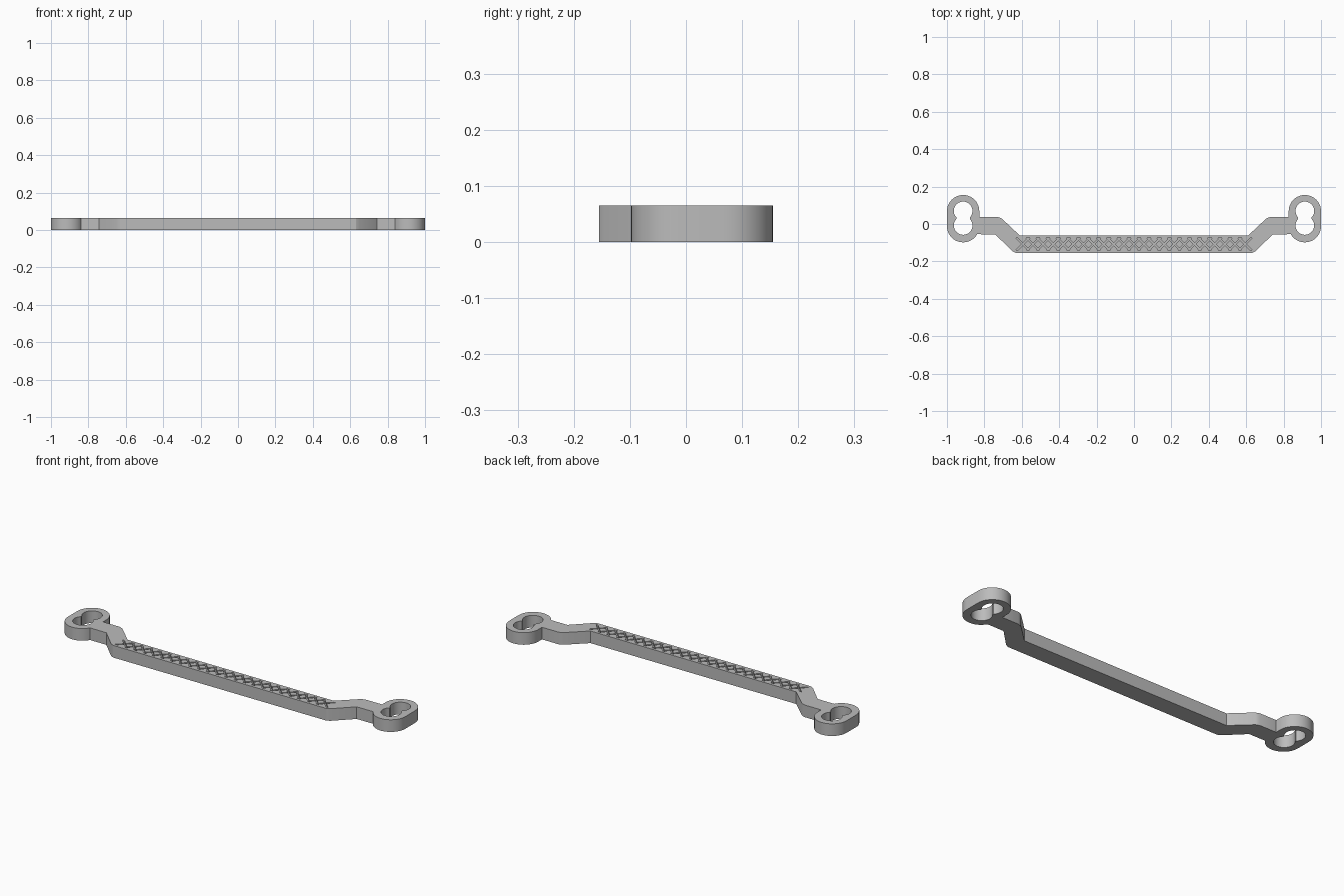
import bpy, bmesh
from math import sin, cos, radians

cube = bpy.data.objects.get("Cube")
if cube:
    bpy.data.objects.remove(cube)

HEIGHT = 0.065
RING_X, RING_R = 0.9135, 0.0865
RING_LOW, RING_HIGH = -0.0115, 0.0685

grey = bpy.data.materials.new("plain grey")
grey.use_nodes = True
grey.diffuse_color = (0.5, 0.5, 0.5, 1)
grey.node_tree.nodes["Principled BSDF"].inputs["Base Color"].default_value = (0.5, 0.5, 0.5, 1)


def arc(x, y, r, start, end, steps=20):
    angles = [radians(start + (end - start) * i / steps) for i in range(steps + 1)]
    return [(x + r * cos(a), y + r * sin(a)) for a in angles]


def prisms(name, outlines, z0, z1):
    """Extrude each closed outline between two heights, all in one object."""
    bm = bmesh.new()
    for outline in outlines:
        low = [bm.verts.new((x, y, z0)) for x, y in outline]
        high = [bm.verts.new((x, y, z1)) for x, y in outline]
        bm.faces.new(low[::-1])
        bm.faces.new(high)
        for i in range(len(low)):
            j = (i + 1) % len(low)
            bm.faces.new((low[i], low[j], high[j], high[i]))
    bmesh.ops.recalc_face_normals(bm, faces=bm.faces)
    mesh = bpy.data.meshes.new(name)
    bm.to_mesh(mesh)
    bm.free()
    mesh.materials.append(grey)
    obj = bpy.data.objects.new(name, mesh)
    bpy.context.collection.objects.link(obj)
    return obj


def cut(body, cutter):
    cutter.hide_render = True
    mod = body.modifiers.new(cutter.name, 'BOOLEAN')
    mod.operation = 'DIFFERENCE'
    mod.solver = 'EXACT'
    mod.object = cutter
    bpy.context.view_layer.objects.active = body
    bpy.ops.object.modifier_apply(modifier=mod.name)
    bpy.data.objects.remove(cutter)


# Half of the bar: lower edge, cranked arm, end ring, then back along the upper edge
half = [(0.632, -0.155), (0.65, -0.146), (0.742, -0.055)]
half += arc(RING_X, RING_LOW, RING_R, 210, 360)
half += arc(RING_X, RING_HIGH, RING_R, 0, 180)
half += [(0.827, 0.038), (0.73, 0.038), (0.708, 0.03), (0.61, -0.062)]
outline = half + [(-x, y) for x, y in reversed(half)]
bar = prisms("cranked_bar", [outline], 0, HEIGHT)

# Waisted openings through both end rings
hole = arc(RING_X, 0.07, 0.05, -45, 225) + arc(RING_X, -0.008, 0.05, 135, 405)
holes = [hole, [(-x, y) for x, y in reversed(hole)]]
cut(bar, prisms("ring_holes", holes, -0.05, HEIGHT + 0.05))

# Crossed diagonal grip grooves in the top of the bar
PITCH, COUNT, REACH, WIDTH = 0.054, 23, 0.032, 0.006
MID_Y = -0.108
for lean, depth in ((1, 0.012), (-1, 0.0125)):
    slots = []
    for i in range(COUNT):
        x = (i - (COUNT - 1) / 2) * PITCH
        dx = lean * REACH
        slots.append([(x - dx - WIDTH, MID_Y - REACH), (x - dx + WIDTH, MID_Y - REACH),
                      (x + dx + WIDTH, MID_Y + REACH), (x + dx - WIDTH, MID_Y + REACH)])
    cut(bar, prisms("grip_grooves", slots, HEIGHT - depth, HEIGHT + 0.02))

# Smooth round walls, crisp edges
bpy.ops.object.select_all(action='DESELECT')
bar.select_set(True)
bpy.context.view_layer.objects.active = bar
bpy.ops.object.shade_smooth_by_angle(angle=radians(25))
